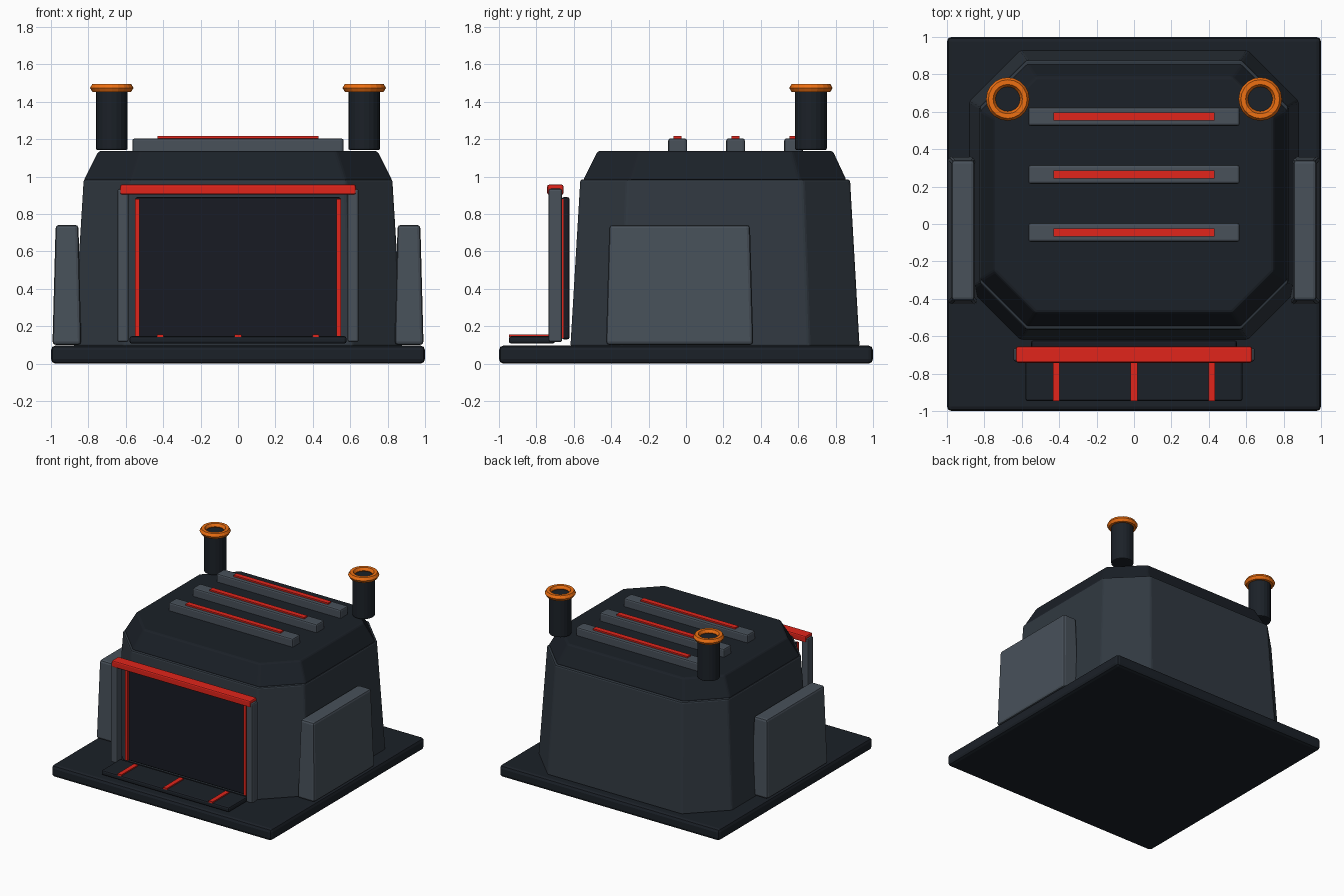
import bpy, bmesh
from math import radians

if "Cube" in bpy.data.objects:
    bpy.data.objects.remove(bpy.data.objects["Cube"])


def mat(name, r, g, b):
    m = bpy.data.materials.new(name)
    m.diffuse_color = (r, g, b, 1)
    m.use_nodes = True
    m.node_tree.nodes["Principled BSDF"].inputs["Base Color"].default_value = m.diffuse_color
    return m


DARK = mat("dark_metal", 0.011, 0.015, 0.021)
DOOR = mat("door_metal", 0.009, 0.011, 0.017)
BODY = mat("body_metal", 0.030, 0.040, 0.052)
PANEL = mat("panel_metal", 0.065, 0.082, 0.102)
RED = mat("red_trim", 0.75, 0.018, 0.011)
ORANGE = mat("orange_trim", 0.85, 0.16, 0.006)


def loft(name, rings, m, bevel=0.0, segments=2):
    """Closed solid through equally sized rings of points, bottom to top."""
    bm = bmesh.new()
    loops = [[bm.verts.new(p) for p in ring] for ring in rings]
    n = len(loops[0])
    bm.faces.new(loops[0][::-1])
    bm.faces.new(loops[-1])
    for a, b in zip(loops, loops[1:]):
        for i in range(n):
            j = (i + 1) % n
            bm.faces.new((a[i], a[j], b[j], b[i]))
    bmesh.ops.recalc_face_normals(bm, faces=bm.faces)
    me = bpy.data.meshes.new(name)
    bm.to_mesh(me)
    bm.free()
    ob = bpy.data.objects.new(name, me)
    bpy.context.collection.objects.link(ob)
    me.materials.append(m)
    if bevel:
        mod = ob.modifiers.new("bevel", "BEVEL")
        mod.width, mod.segments = bevel, segments
        mod.limit_method, mod.angle_limit = "ANGLE", radians(30)
    return ob


def rect(x0, x1, y0, y1, z):
    return [(x0, y0, z), (x1, y0, z), (x1, y1, z), (x0, y1, z)]


def octagon(x, y0, y1, c, z):
    return [(-x + c, y0, z), (x - c, y0, z), (x, y0 + c, z), (x, y1 - c, z),
            (x - c, y1, z), (-x + c, y1, z), (-x, y1 - c, z), (-x, y0 + c, z)]


def box(name, x0, x1, y0, y1, z0, z1, m, bevel=0.0):
    return loft(name, [rect(x0, x1, y0, y1, z0), rect(x0, x1, y0, y1, z1)], m, bevel)


# Base slab, tapered body and sloped roof
box("base_slab", -1, 1, -1, 1, 0, 0.097, DARK, 0.025)
loft("body", [octagon(0.88, -0.618, 0.928, 0.27, 0.09),
              octagon(0.825, -0.565, 0.877, 0.25, 0.985)], BODY, 0.012)
loft("roof", [octagon(0.825, -0.55, 0.858, 0.25, 0.98),
              octagon(0.745, -0.472, 0.785, 0.22, 1.137)], DARK, 0.012)

# Roof vents with glowing strips
for i, y in enumerate((-0.045, 0.265, 0.575)):
    box(f"roof_vent_{i}", -0.565, 0.565, y - 0.05, y + 0.05, 1.12, 1.204, PANEL, 0.012)
    box(f"vent_strip_{i}", -0.43, 0.43, y - 0.021, y + 0.021, 1.198, 1.216, RED)

# Front door, lintel and entry ramp
box("door", -0.55, 0.55, -0.665, -0.622, 0.13, 0.89, DOOR, 0.012)
box("door_lintel", -0.63, 0.63, -0.742, -0.655, 0.903, 0.957, RED, 0.01)
box("entry_ramp", -0.58, 0.58, -0.947, -0.7, 0.107, 0.147, DARK, 0.012)
for i, x in enumerate((-0.415, 0, 0.415)):
    box(f"ramp_strip_{i}", x - 0.018, x + 0.018, -0.947, -0.73, 0.143, 0.157, RED)

# Parts repeated on the left and right
for side, s in (("left", -1), ("right", 1)):
    def sided(x0, x1):
        return sorted((s * x0, s * x1))

    box(f"door_post_{side}", *sided(0.585, 0.645), -0.735, -0.662, 0.115, 0.935, PANEL, 0.012)
    box(f"door_strip_{side}", *sided(0.527, 0.55), -0.68, -0.655, 0.135, 0.88, RED)

    # Side armour panel, narrower towards the top
    loft(f"side_panel_{side}", [rect(*sided(0.838, 0.992), -0.428, 0.36, 0.1),
                                rect(*sided(0.853, 0.975), -0.41, 0.342, 0.742)], PANEL, 0.018)

    # Exhaust pipe with rim
    bpy.ops.mesh.primitive_cylinder_add(vertices=20, radius=0.085, depth=0.325,
                                        location=(s * 0.675, 0.668, 1.305))
    pipe = bpy.context.object
    pipe.name = f"exhaust_pipe_{side}"
    pipe.data.materials.append(DARK)
    bev = pipe.modifiers.new("bevel", "BEVEL")
    bev.width, bev.segments = 0.008, 2
    bev.limit_method, bev.angle_limit = "ANGLE", radians(40)
    bpy.ops.mesh.primitive_torus_add(major_segments=20, minor_segments=6, major_radius=0.091,
                                     minor_radius=0.025, location=(s * 0.675, 0.668, 1.474))
    rim = bpy.context.object
    rim.name = f"exhaust_rim_{side}"
    rim.data.materials.append(ORANGE)
